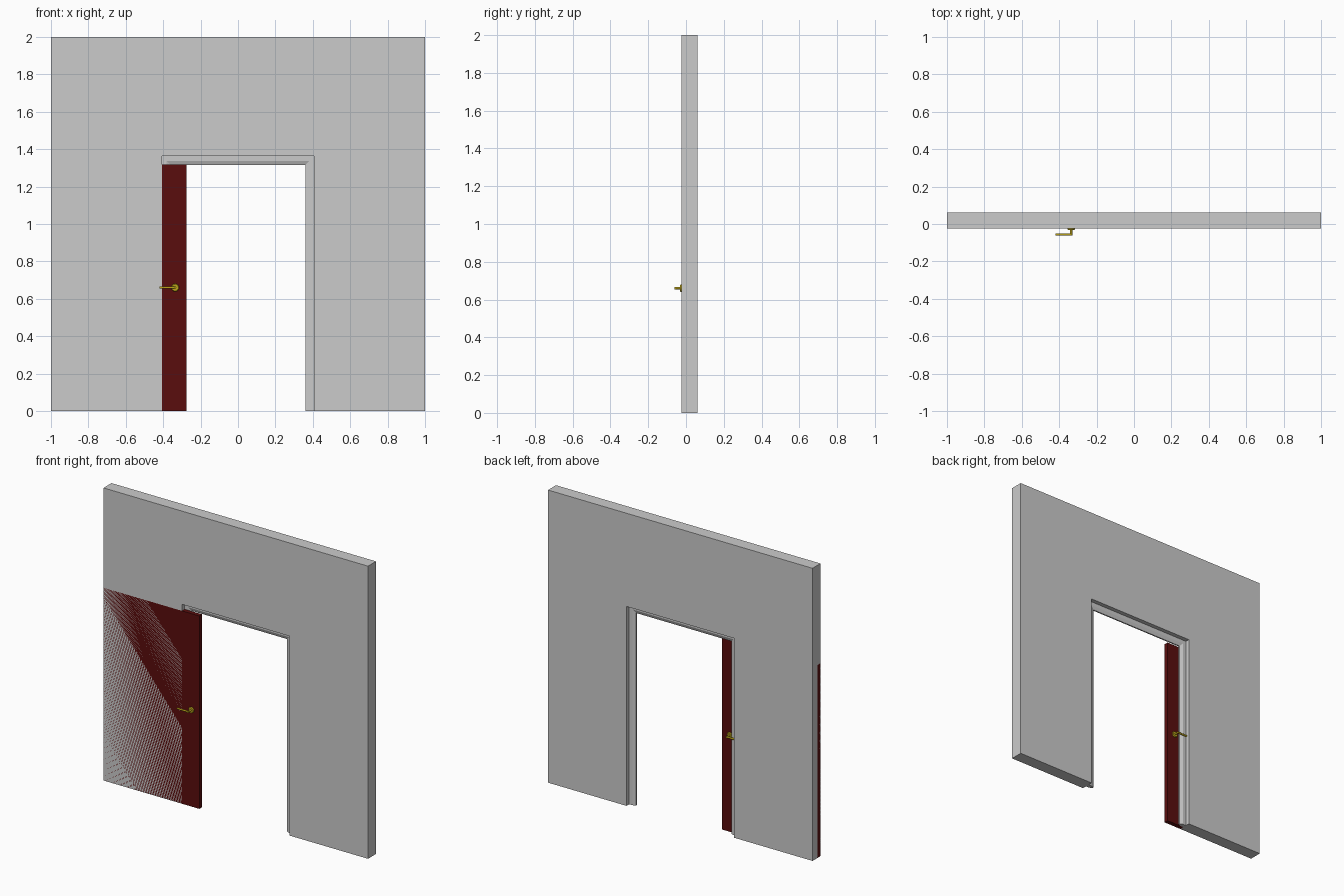
import bpy, bmesh, math
from mathutils import Vector

if "Cube" in bpy.data.objects:
    bpy.data.objects.remove(bpy.data.objects["Cube"])

FRONT, BACK = -0.024, 0.062          # wall faces
HOLE_X, HOLE_Z = 0.407, 1.363        # rough opening
IN_X = 0.36                          # clear opening half width
DOOR_T = 0.03


def material(name, rgb):
    m = bpy.data.materials.new(name)
    m.diffuse_color = (*rgb, 1)
    m.use_nodes = True
    m.node_tree.nodes["Principled BSDF"].inputs["Base Color"].default_value = m.diffuse_color
    return m


def finish(bm, name, mat=None):
    bmesh.ops.recalc_face_normals(bm, faces=bm.faces)
    me = bpy.data.meshes.new(name)
    bm.to_mesh(me)
    bm.free()
    ob = bpy.data.objects.new(name, me)
    bpy.context.collection.objects.link(ob)
    if mat:
        me.materials.append(mat)
    return ob


def sweep(name, rings):
    """Join matching closed rings of points and cap both ends."""
    bm = bmesh.new()
    loops = [[bm.verts.new(p) for p in r] for r in rings]
    n = len(loops[0])
    for a, b in zip(loops, loops[1:]):
        for i in range(n):
            j = (i + 1) % n
            bm.faces.new((a[i], a[j], b[j], b[i]))
    bm.faces.new(loops[0])
    bm.faces.new(loops[-1])
    return finish(bm, name)


def arch(name, profile):
    """Sweep an (inset, y) profile up, across and down the opening with mitred corners."""
    rings = []
    for side, top in ((-1, 0), (-1, 1), (1, 1), (1, 0)):
        rings.append([(side * (HOLE_X - d), y, (HOLE_Z - d) * top) for d, y in profile])
    return sweep(name, rings)


def box(name, x0, x1, y0, y1, z0, z1, mat=None):
    bm = bmesh.new()
    bmesh.ops.create_cube(bm, size=1)
    for v in bm.verts:
        v.co = ((x0 + x1) / 2 + v.co.x * (x1 - x0),
                (y0 + y1) / 2 + v.co.y * (y1 - y0),
                (z0 + z1) / 2 + v.co.z * (z1 - z0))
    return finish(bm, name, mat)


def rod(name, a, b, r1, r2, mat):
    a, b = Vector(a), Vector(b)
    bpy.ops.mesh.primitive_cone_add(vertices=32, radius1=r1, radius2=r2,
                                    depth=(b - a).length, location=(a + b) / 2)
    ob = bpy.context.object
    ob.name = name
    ob.rotation_euler = (b - a).to_track_quat('Z', 'Y').to_euler()
    ob.data.materials.append(mat)
    bpy.ops.object.shade_smooth_by_angle(angle=math.radians(35))
    return ob


red = material("door_red", (0.1, 0.004, 0.004))
brass = material("brass", (0.5, 0.37, 0.01))

# wall with door opening
outline = [(-1, 0), (-1, 2), (1, 2), (1, 0), (HOLE_X, 0), (HOLE_X, HOLE_Z),
           (-HOLE_X, HOLE_Z), (-HOLE_X, 0)]
sweep("wall", [[(x, y, z) for x, z in outline] for y in (FRONT, BACK)])

# recessed frame with chamfered inner edges
f0, f1, w = FRONT + DOOR_T, BACK - 0.029, HOLE_X - IN_X
c = 0.009
arch("door_frame", [(0, f0), (w - 0.022, f0), (w, f0 + c), (w, f1 - c),
                    (w - 0.022, f1), (0, f1)])

# sliding door, pushed open along the wall
box("door", -1, -0.276, FRONT, FRONT + DOOR_T, 0, 1.318, red)

# lever handles on both faces
hx, hz = -0.336, 0.66
for label, y, s in (("front", FRONT, -1), ("back", FRONT + DOOR_T, 1)):
    rod(label + "_rosette", (hx, y, hz), (hx, y + s * 0.007, hz), 0.021, 0.018, brass)
    yl = y + s * 0.032
    rod(label + "_stem", (hx, y, hz), (hx, yl + s * 0.006, hz), 0.006, 0.006, brass)
    rod(label + "_lever", (hx + 0.004, yl, hz), (-0.42, yl, hz), 0.006, 0.006, brass)
